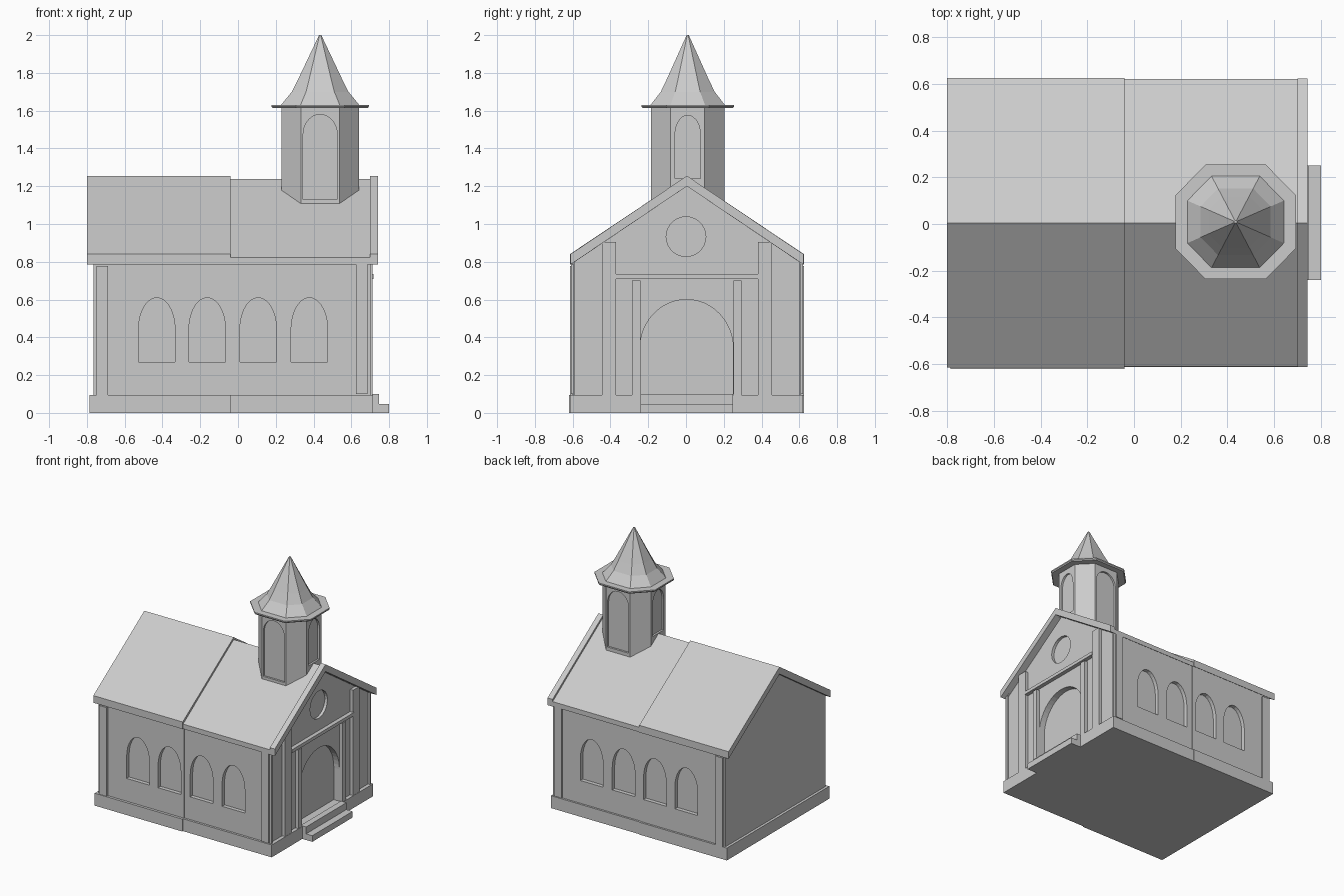
import bpy, bmesh, math
from mathutils import Vector

if "Cube" in bpy.data.objects:
    bpy.data.objects.remove(bpy.data.objects["Cube"])

stone = bpy.data.materials.new("pale_grey_stone")
stone.diffuse_color = (0.6, 0.6, 0.6, 1)
stone.use_nodes = True
stone.node_tree.nodes["Principled BSDF"].inputs["Base Color"].default_value = stone.diffuse_color
YC = 0.005          # ridge line
TX = 0.435          # tower centre in x


def finish(name, bm):
    bmesh.ops.recalc_face_normals(bm, faces=bm.faces)
    me = bpy.data.meshes.new(name)
    bm.to_mesh(me)
    bm.free()
    me.materials.append(stone)
    ob = bpy.data.objects.new(name, me)
    bpy.context.scene.collection.objects.link(ob)
    return ob


def loft(name, rings):
    """Closed solid through rings holding equal numbers of points."""
    bm = bmesh.new()
    vs = [[bm.verts.new(p) for p in r] for r in rings]
    n = len(vs[0])
    for a, b in zip(vs, vs[1:]):
        for i in range(n):
            bm.faces.new((a[i], a[(i + 1) % n], b[(i + 1) % n], b[i]))
    bm.faces.new(vs[0][::-1])
    bm.faces.new(vs[-1])
    return finish(name, bm)


def prism(name, axis, profile, lo, hi):
    """Extrude a (y,z) profile along x, or an (x,z) profile along y."""
    def ring(t):
        return [Vector((t, u, v)) if axis == 'x' else Vector((u, t, v)) for u, v in profile]
    return loft(name, [ring(lo), ring(hi)])


def box(name, x0, x1, y0, y1, z0, z1):
    return prism(name, 'x', [(y0, z0), (y1, z0), (y1, z1), (y0, z1)], x0, x1)


def arch(c, half, z0, spring, top, n=14):
    pts = [(c - half, z0), (c + half, z0)]
    for i in range(n + 1):
        a = math.pi * i / n
        pts.append((c + half * math.cos(a), spring + (top - spring) * math.sin(a)))
    return pts


def gable(w, eave, apex, thick=None):
    """Gable outline down to the ground, or a roof chevron when thick is given."""
    if thick is None:
        return [(YC - w, 0.02), (YC + w, 0.02), (YC + w, eave), (YC, apex), (YC - w, eave)]
    return [(YC - w, eave), (YC, apex), (YC + w, eave),
            (YC + w, eave + thick), (YC, apex + thick), (YC - w, eave + thick)]


def carve(ob, cutters):
    for c in cutters:
        m = ob.modifiers.new("recess", 'BOOLEAN')
        m.operation = 'DIFFERENCE'
        m.solver = 'EXACT'
        m.object = c
        bpy.context.view_layer.objects.active = ob
        bpy.ops.object.modifier_apply(modifier=m.name)
        bpy.data.objects.remove(c, do_unlink=True)


def window_cutters(centres, w):
    cuts = []
    for c in centres:
        for s in (-1, 1):
            a, b = sorted((YC + s * (w - 0.03), YC + s * (w + 0.1)))
            cuts.append(prism("window_cutter", 'y', arch(c, 0.097, 0.27, 0.44, 0.61), a, b))
    return cuts


# Nave halves with recessed arched windows, door and round window
rear = prism("rear_nave", 'x', gable(0.605, 0.808, 1.22), -0.765, -0.04)
carve(rear, window_cutters((-0.43, -0.163), 0.605))
front = prism("front_nave", 'x', gable(0.6, 0.808, 1.22), -0.04, 0.687)
cuts = window_cutters((0.107, 0.378), 0.6)
cuts.append(prism("door_cutter", 'x', arch(0.003, 0.247, 0.06, 0.34, 0.6, 24), 0.64, 0.9))
disc = [(0.105 * math.cos(i * math.pi / 14), 0.933 + 0.105 * math.sin(i * math.pi / 14))
        for i in range(28)]
cuts.append(prism("round_window_cutter", 'x', disc, 0.665, 0.9))
carve(front, cuts)

# Plinth and entrance steps
box("rear_plinth", -0.785, -0.04, YC - 0.625, YC + 0.62, 0, 0.095)
box("front_plinth", -0.04, 0.715, YC - 0.617, YC + 0.615, 0, 0.095)
box("upper_step", 0.70, 0.747, -0.24, 0.25, 0, 0.1)
box("lower_step", 0.70, 0.80, -0.24, 0.25, 0, 0.047)

# Roof in two halves and a raised gable edge over the entrance
prism("rear_roof", 'x', gable(0.62, 0.785, 1.2, 0.055), -0.8, -0.04)
prism("front_roof", 'x', gable(0.615, 0.785, 1.2, 0.037), -0.04, 0.70)
prism("gable_edge", 'x', gable(0.617, 0.785, 1.2, 0.055), 0.70, 0.742)

# Side and front pilasters, mirrored across the ridge line
for s, side in ((-1, "right"), (1, "left")):
    def strip(name, x0, x1, a, b, z0, z1):
        y0, y1 = sorted((YC + s * a, YC + s * b))
        box(side + "_" + name, x0, x1, y0, y1, z0, z1)
    strip("rear_corner_pilaster", -0.75, -0.687, 0.58, 0.62, 0.08, 0.777)
    strip("front_corner_pilaster", 0.625, 0.686, 0.58, 0.615, 0.1, 0.785)
    strip("front_corner_edge", 0.65, 0.705, 0.592, 0.604, 0.08, 0.8)
    # Tall pilaster with its top following the roof slope
    prism(side + "_tall_pilaster", 'x',
          [(YC + s * 0.375, 0.08), (YC + s * 0.45, 0.08),
           (YC + s * 0.45, 0.905), (YC + s * 0.375, 0.905)], 0.66, 0.713)
    strip("door_pilaster", 0.66, 0.713, 0.247, 0.29, 0.08, 0.7)

# Lintel band above the door
box("lintel_band", 0.66, 0.718, YC - 0.375, YC + 0.38, 0.71, 0.735)


# Octagonal bell tower
def octagon(s, z):
    pts = [(1, 0.44), (0.5, 0.95), (-0.5, 0.95), (-1, 0.44),
           (-1, -0.44), (-0.5, -0.95), (0.5, -0.95), (1, -0.44)]
    return [Vector((TX + s * x, YC + 0.004 + s * y, z)) for x, y in pts]


tower = loft("bell_tower", [octagon(0.205, 1.07), octagon(0.205, 1.622)])
cuts = []
for s in (-1, 1):
    a, b = sorted((YC + 0.004 + s * 0.18, YC + s * 0.3))
    cuts.append(prism("tower_cutter", 'y', arch(TX, 0.09, 1.13, 1.475, 1.58), a, b))
    a, b = sorted((TX + s * 0.19, TX + s * 0.3))
    cuts.append(prism("tower_cutter", 'x', arch(YC + 0.004, 0.067, 1.24, 1.475, 1.575), a, b))
carve(tower, cuts)

loft("tower_brim", [octagon(0.252, 1.614), octagon(0.258, 1.622), octagon(0.258, 1.631)])
loft("spire", [octagon(0.208, 1.629), octagon(0.15, 1.70), octagon(0.115, 1.77),
               octagon(0.006, 2.0)])
